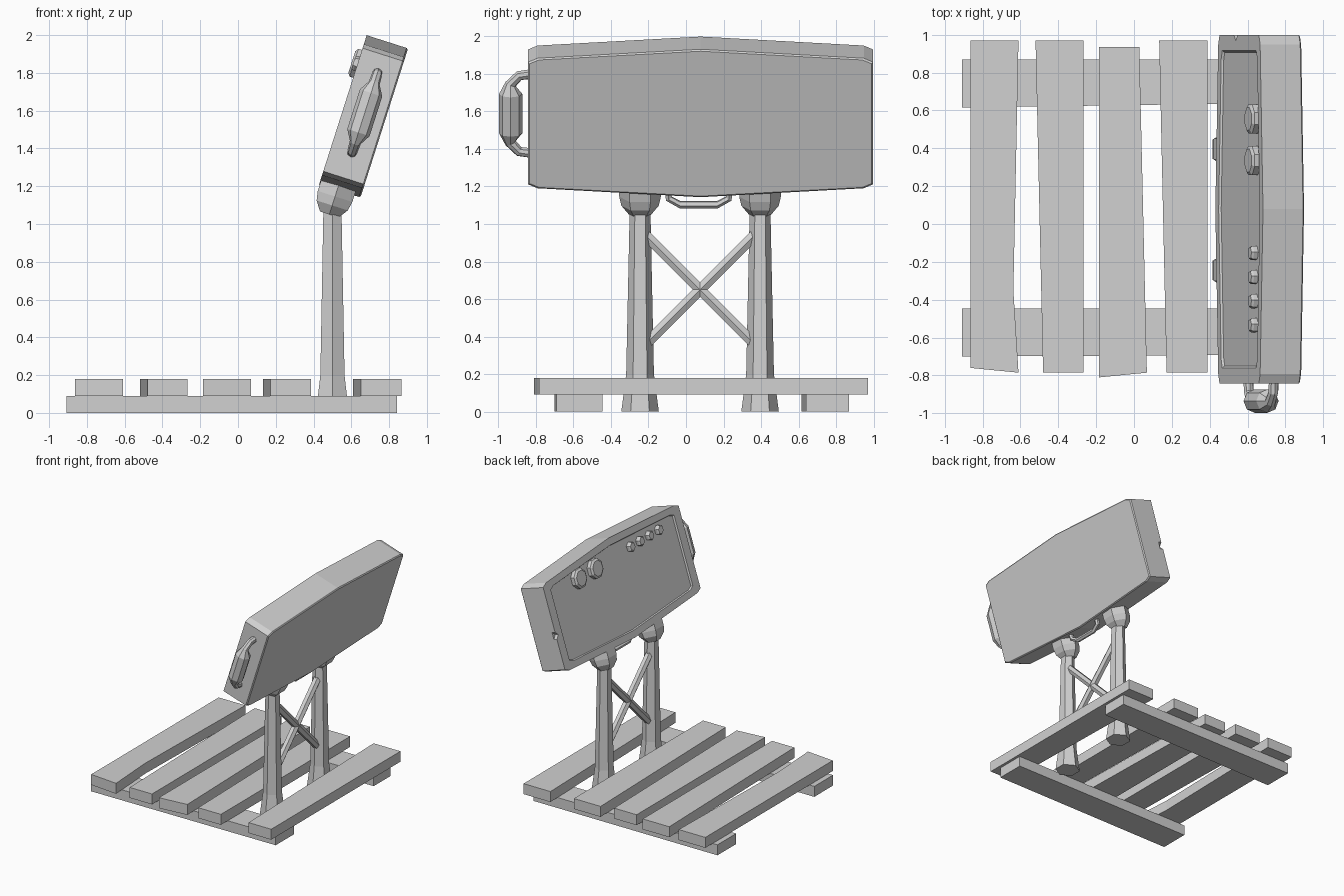
import bpy, bmesh, math
from mathutils import Vector

if "Cube" in bpy.data.objects:
    bpy.data.objects.remove(bpy.data.objects["Cube"])

COLOUR = (0.64, 0.64, 0.64, 1)
GREY = bpy.data.materials.new("plain_grey")
GREY.use_nodes = True
GREY.diffuse_color = COLOUR
GREY.node_tree.nodes["Principled BSDF"].inputs["Base Color"].default_value = COLOUR

# Tilted frame of the panel: y along it, u up its slope, n through to its back
TILT = math.radians(17.7)
UP = Vector((math.sin(TILT), 0, math.cos(TILT)))
BACK = Vector((math.cos(TILT), 0, -math.sin(TILT)))
SIDE = Vector((0, 1, 0))
MID = 0.078
HALF_DEPTH = 0.115


def on_panel(y, u, n=0.0):
    return Vector((0.665, y, 1.57)) + UP * u + BACK * n


def loft(name, rings):
    """Closed faceted solid through rings of equal point count."""
    bm = bmesh.new()
    loops = [[bm.verts.new(p) for p in ring] for ring in rings]
    for low, high in zip(loops, loops[1:]):
        for k in range(len(low)):
            j = (k + 1) % len(low)
            bm.faces.new((low[k], low[j], high[j], high[k]))
    bm.faces.new(loops[0])
    bm.faces.new(loops[-1])
    bmesh.ops.recalc_face_normals(bm, faces=bm.faces)
    mesh = bpy.data.meshes.new(name)
    bm.to_mesh(mesh)
    bm.free()
    mesh.materials.append(GREY)
    obj = bpy.data.objects.new(name, mesh)
    bpy.context.collection.objects.link(obj)
    return obj


def board(name, corners, z, height):
    return loft(name, [[Vector((x, y, level)) for x, y in corners] for level in (z, z + height)])


def tube(name, points, radii, sides, ref):
    """Faceted sweep along points, with a corner of each ring towards ref."""
    rings = []
    for i, (p, r) in enumerate(zip(points, radii)):
        along = (points[min(i + 1, len(points) - 1)] - points[max(i - 1, 0)]).normalized()
        a = (ref - along * ref.dot(along)).normalized()
        b = along.cross(a)
        angles = [2 * math.pi * k / sides for k in range(sides)]
        rings.append([p + (a * math.cos(t) + b * math.sin(t)) * r for t in angles])
    return loft(name, rings)


# Deck slats, slightly uneven, and the two rails below them
slats = [
    [(-0.863, 0.97), (-0.61, 0.97), (-0.637, -0.35), (-0.61, -0.785), (-0.863, -0.76)],
    [(-0.52, 0.97), (-0.268, 0.97), (-0.268, -0.785), (-0.48, -0.785)],
    [(-0.185, 0.935), (0.028, 0.935), (0.068, -0.785), (-0.185, -0.81)],
    [(0.133, 0.97), (0.387, 0.97), (0.387, -0.785), (0.172, -0.785)],
    [(0.61, 0.97), (0.865, 0.97), (0.865, -0.785), (0.65, -0.785)],
]
for i, corners in enumerate(slats):
    board(f"deck_slat_{i + 1}", corners, 0.09, 0.09)
board("back_rail", [(-0.908, 0.87), (0.842, 0.87), (0.842, 0.64), (-0.908, 0.615)], 0, 0.09)
board("front_rail", [(-0.908, -0.445), (0.842, -0.445), (0.842, -0.69), (-0.908, -0.70)], 0, 0.09)

# Hexagonal posts with flared feet, and tilted collars that hold the panel
for label, y in (("front", -0.245), ("back", 0.395)):
    tube(f"{label}_post", [Vector((0.5, y, z)) for z in (0, 0.2, 1.09)],
         (0.10, 0.074, 0.055), 6, SIDE)
    tube(f"{label}_collar", [on_panel(y, u, -0.015) for u in (-0.55, -0.5, -0.45, -0.35)],
         (0.06, 0.1, 0.111, 0.111), 6, SIDE)

# Crossed hexagonal braces between the posts
for label, sign in (("rising", 1), ("falling", -1)):
    reach = Vector((0, 0.3, 0.3 * sign))
    centre = Vector((0.5, 0.075, 0.65))
    tube(f"{label}_brace", [centre - reach, centre + reach], (0.032, 0.032), 6, Vector((1, 0, 0)))

# Panel: long outline peaked in the middle with clipped corners,
# lofted from the bevelled back to the rim and into the recessed display
half = [(-0.92, 0.342), (-0.87, 0.364), (0, 0.414), (0.87, 0.364), (0.92, 0.342)]
outline = half + [(-y, -u) for y, u in half]
layers = [
    (HALF_DEPTH, 0.991, 0.98),
    (HALF_DEPTH - 0.008, 1, 1),
    (-HALF_DEPTH, 1, 1),
    (-HALF_DEPTH, 0.91, 0.86),
    (0.012 - HALF_DEPTH, 0.9, 0.845),
]
panel = loft("panel_body", [[on_panel(MID + y * sy, u * su, n) for y, u in outline]
                            for n, sy, su in layers])

# Chipped edge on the panel end
bpy.ops.mesh.primitive_cube_add(size=0.06, location=on_panel(1.01, -0.06, -HALF_DEPTH),
                                rotation=(math.pi / 4, TILT, 0))
cutter = bpy.context.object
cutter.name = "chip_cutter"
cutter.data.materials.append(GREY)
chip = panel.modifiers.new("chip", 'BOOLEAN')
chip.operation = 'DIFFERENCE'
chip.object = cutter
bpy.context.view_layer.objects.active = panel
bpy.ops.object.modifier_apply(modifier=chip.name)
bpy.data.objects.remove(cutter)

# Knobs on the display: two large, four small
knobs = [(0.555, 0.083, 0.147), (0.335, 0.083, 0.147)]
knobs += [(-0.153 - 0.127 * i, 0.041, 0.138) for i in range(4)]
for i, (y, r, reach) in enumerate(knobs):
    tube(f"knob_{i + 1}", [on_panel(y, 0.255, -n) for n in (0.09, reach - 0.012, reach)],
         (r, r, r * 0.78), 8 if r > 0.05 else 6, SIDE + UP * 0.4)

# Carrying handle on the panel end, with a thick grip
handle = [(-0.82, -0.222), (-0.89, -0.212), (-0.935, -0.165), (-0.935, -0.11)]
radii = [0.027, 0.027, 0.03, 0.062]
path = handle + [(y, -u) for y, u in reversed(handle)]
tube("end_handle", [on_panel(y, u + 0.02) for y, u in path], radii + radii[::-1], 8, BACK)

# Pull loop under the back half of the panel
loop = [(-0.165, -0.36), (-0.16, -0.44), (-0.1, -0.474)]
loop += [(-y, u) for y, u in reversed(loop)]
tube("bottom_pull", [on_panel(MID - 0.01 + y, u, 0.05) for y, u in loop],
     [0.02] * len(loop), 6, BACK)
